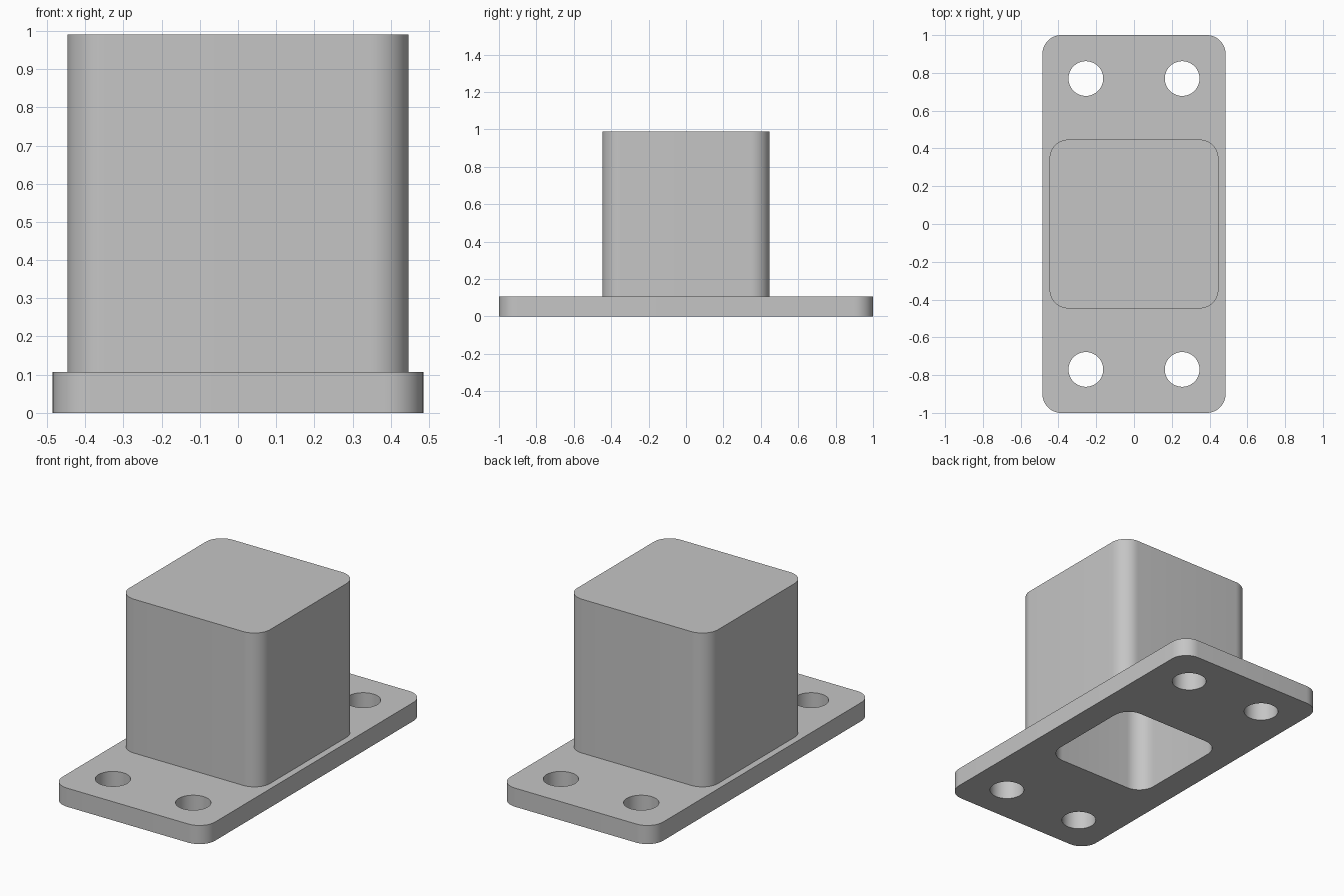
import bpy
import bmesh
import math

cube = bpy.data.objects.get("Cube")
if cube:
    bpy.data.objects.remove(cube, do_unlink=True)

HALF_X, HALF_Y, PLATE_TOP = 0.485, 1.0, 0.107
BOX_HALF, BOX_TOP = 0.447, 0.99
CAVITY_HALF, CAVITY_TOP = 0.33, 0.875
CORNER = 0.1
HOLE_X, HOLE_Y, HOLE_R = 0.255, 0.77, 0.092

grey = bpy.data.materials.new("plain grey")
grey.use_nodes = True
COLOUR = (0.56, 0.56, 0.56, 1)
grey.diffuse_color = COLOUR
grey.node_tree.nodes["Principled BSDF"].inputs["Base Color"].default_value = COLOUR


def rounded_prism(name, hx, hy, r, z0, z1, centre=(0, 0), steps=12):
    """Extrude a rounded rectangle (a circle when hx = hy = r)."""
    bm = bmesh.new()
    ring = []
    for q, (sx, sy) in enumerate([(1, 1), (-1, 1), (-1, -1), (1, -1)]):
        for i in range(steps + (hx > r)):
            a = (q + i / steps) * math.pi / 2
            ring.append(bm.verts.new((centre[0] + sx * (hx - r) + r * math.cos(a),
                                      centre[1] + sy * (hy - r) + r * math.sin(a), z0)))
    base = bm.faces.new(ring)
    top = bmesh.ops.extrude_face_region(bm, geom=[base])["geom"]
    bmesh.ops.translate(bm, vec=(0, 0, z1 - z0),
                        verts=[v for v in top if isinstance(v, bmesh.types.BMVert)])
    bmesh.ops.recalc_face_normals(bm, faces=bm.faces)
    mesh = bpy.data.meshes.new(name)
    bm.to_mesh(mesh)
    bm.free()
    mesh.materials.append(grey)
    obj = bpy.data.objects.new(name, mesh)
    bpy.context.collection.objects.link(obj)
    return obj


def combine(target, tool, operation):
    """Apply a boolean and discard the tool."""
    bpy.context.view_layer.objects.active = target
    mod = target.modifiers.new(operation, "BOOLEAN")
    mod.object, mod.operation, mod.solver = tool, operation, "EXACT"
    bpy.ops.object.modifier_apply(modifier=mod.name)
    bpy.data.objects.remove(tool, do_unlink=True)


# Flange plate with the hollow post fused on top
body = rounded_prism("flanged_post", HALF_X, HALF_Y, CORNER, 0, PLATE_TOP)
post = rounded_prism("post", BOX_HALF, BOX_HALF, CORNER, PLATE_TOP / 2, BOX_TOP)
combine(body, post, "UNION")

# Cavity open at the bottom
cavity = rounded_prism("cavity", CAVITY_HALF, CAVITY_HALF, CORNER, -0.1, CAVITY_TOP)
combine(body, cavity, "DIFFERENCE")

# Four bolt holes
for sx in (-1, 1):
    for sy in (-1, 1):
        hole = rounded_prism("bolt_hole", HOLE_R, HOLE_R, HOLE_R, -0.1, 0.2,
                             (sx * HOLE_X, sy * HOLE_Y))
        combine(body, hole, "DIFFERENCE")

bpy.ops.object.select_all(action="DESELECT")
body.select_set(True)
bpy.context.view_layer.objects.active = body
bpy.ops.object.shade_smooth_by_angle(angle=math.radians(30))
